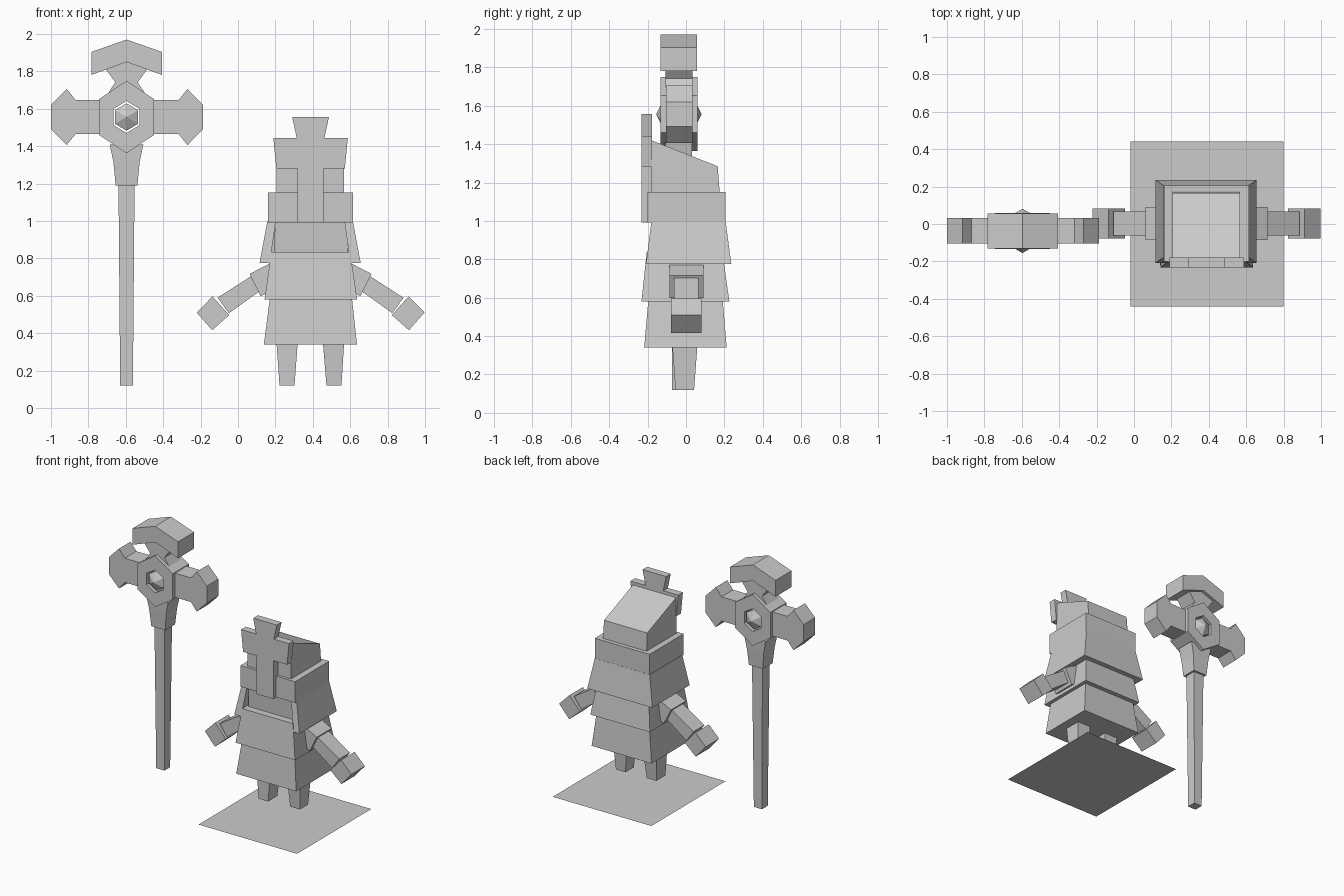
import bpy, bmesh, math

grey = bpy.data.materials.new("plain grey")
grey.diffuse_color = (0.6, 0.6, 0.6, 1)


def finish(name, bm):
    bmesh.ops.recalc_face_normals(bm, faces=bm.faces)
    me = bpy.data.meshes.new(name)
    bm.to_mesh(me)
    bm.free()
    me.materials.append(grey)
    ob = bpy.data.objects.new(name, me)
    bpy.context.collection.objects.link(ob)
    return ob


def loft(name, rings):
    """Closed solid through rings of equal point count."""
    bm = bmesh.new()
    vs = [[bm.verts.new(p) for p in r] for r in rings]
    n = len(vs[0])
    for a, b in zip(vs, vs[1:]):
        for i in range(n):
            j = (i + 1) % n
            bm.faces.new((a[i], a[j], b[j], b[i]))
    bm.faces.new(vs[0])
    bm.faces.new(vs[-1])
    return finish(name, bm)


def rect(x0, x1, y0, y1, z):
    return [(x0, y0, z), (x1, y0, z), (x1, y1, z), (x0, y1, z)]


def plate(name, pts, y0, y1):
    """Front outline (x, z) extruded along y."""
    return loft(name, [[(x, y, z) for x, z in pts] for y in (y0, y1)])


def flip(pts, centre):
    return [(2 * centre - x, z) for x, z in pts]


BX = 0.388    # body centre
SX, SY = -0.596, -0.037   # staff centre

# ground plate
bm = bmesh.new()
bm.faces.new([bm.verts.new(p) for p in rect(-0.02, 0.8, -0.44, 0.44, 0)])
finish("base_plate", bm)

# legs
loft("left_leg", [rect(0.222, 0.302, -0.073, 0.035, 0.12), rect(0.205, 0.32, -0.073, 0.06, 0.36)])
loft("right_leg", [rect(0.473, 0.553, -0.055, 0.042, 0.12), rect(0.453, 0.568, -0.072, 0.06, 0.36)])

# robe tiers
loft("robe_lower", [rect(0.138, 0.636, -0.218, 0.212, 0.34), rect(0.172, 0.608, -0.195, 0.19, 0.6)])
loft("robe_middle", [rect(0.142, 0.637, -0.232, 0.226, 0.58), rect(0.178, 0.6, -0.205, 0.19, 0.835)])
loft("chest", [rect(0.19, 0.59, -0.15, 0.17, 0.8), rect(0.2, 0.58, -0.16, 0.17, 1.02)])


# open-fronted cape
def cape_ring(x0, x1, y0, y1, t, z):
    return [(x, y, z) for x, y in ((x0, y0), (x0, y1), (x1, y1), (x1, y0),
                                   (x1 - t, y0), (x1 - t, y1 - t), (x0 + t, y1 - t), (x0 + t, y0))]


loft("cape", [cape_ring(0.115, 0.656, -0.208, 0.236, 0.055, 0.775),
              cape_ring(0.157, 0.614, -0.18, 0.206, 0.045, 1.0)])

# hood collar and sloped hood
loft("hood_collar", [rect(0.16, 0.615, -0.2, 0.205, 0.993), rect(0.16, 0.615, -0.2, 0.205, 1.152)])
hood_top = [(0.207, -0.18, 1.42), (0.566, -0.18, 1.42), (0.566, 0.165, 1.285), (0.207, 0.165, 1.285)]
loft("hood", [rect(0.205, 0.568, -0.18, 0.176, 1.14), hood_top])

# cross-shaped face mask
half = [(0.098, 1.556), (0.074, 1.443), (0.199, 1.443), (0.183, 1.28), (0.07, 1.28), (0.07, 0.992)]
plate("face_mask", [(BX + x, z) for x, z in half] + [(BX - x, z) for x, z in reversed(half)], -0.233, -0.178)

# arms
arm_parts = {
    "sleeve": ([(0.56, 0.797), (0.714, 0.717), (0.655, 0.598), (0.52, 0.668)], -0.085, 0.092),
    "forearm": ([(0.62, 0.76), (0.885, 0.59), (0.825, 0.507), (0.59, 0.675)], -0.062, 0.066),
    "hand": ([(0.912, 0.597), (0.997, 0.511), (0.914, 0.416), (0.823, 0.497)], -0.078, 0.082),
}
for part, (pts, y0, y1) in arm_parts.items():
    plate("right_" + part, pts, y0, y1)
    plate("left_" + part, flip(pts, BX), y0, y1)


# staff pole and flared socket
def square(h, d, z):
    return rect(SX - h, SX + h, SY - d, SY + d, z)


loft("staff_pole", [square(0.034, 0.034, 0.12), square(0.043, 0.043, 1.2)])
loft("staff_socket", [square(0.058, 0.058, 1.19), square(0.07, 0.066, 1.315), square(0.09, 0.07, 1.41)])


# hexagonal staff head with a hole through it
def hexagon(rx, rz, y):
    return [(SX + rx * math.sin(k * math.pi / 3) / 0.866, SY + y, 1.556 + rz * math.cos(k * math.pi / 3))
            for k in range(6)]


bm = bmesh.new()
loops = [[bm.verts.new(p) for p in hexagon(*a)] for a in
         ((0.146, 0.193, -0.096), (0.146, 0.193, 0.096), (0.07, 0.086, 0.096), (0.07, 0.086, -0.096))]
for a, b in zip(loops, loops[1:] + loops[:1]):
    for i in range(6):
        j = (i + 1) % 6
        bm.faces.new((a[i], a[j], b[j], b[i]))
finish("staff_hexagon", bm)

# pointed crystal in the hole
loft("crystal", [hexagon(0.001, 0.001, -0.118), hexagon(0.062, 0.073, -0.082),
                 hexagon(0.062, 0.073, 0.082), hexagon(0.001, 0.001, 0.118)])

# side hammer heads
wing = [(-0.455, 1.647), (-0.318, 1.647), (-0.27, 1.706), (-0.186, 1.62),
        (-0.186, 1.492), (-0.27, 1.406), (-0.318, 1.465), (-0.455, 1.465)]
plate("right_hammer", wing, -0.105, 0.033)
plate("left_hammer", [(max(x, -1), z) for x, z in flip(wing, -0.593)], -0.105, 0.033)

# waisted neck and arched crown
plate("crown_neck", [(SX + x, z) for x, z in ((-0.11, 1.81), (0, 1.85), (0.11, 1.81), (0.06, 1.742),
                                             (0.11, 1.665), (-0.11, 1.665), (-0.06, 1.742))], -0.107, 0.033)
plate("crown_arch", [(SX + x, z) for x, z in ((-0.188, 1.904), (0, 1.97), (0.19, 1.904),
                                             (0.19, 1.781), (0, 1.85), (-0.188, 1.781))], -0.132, 0.057)
